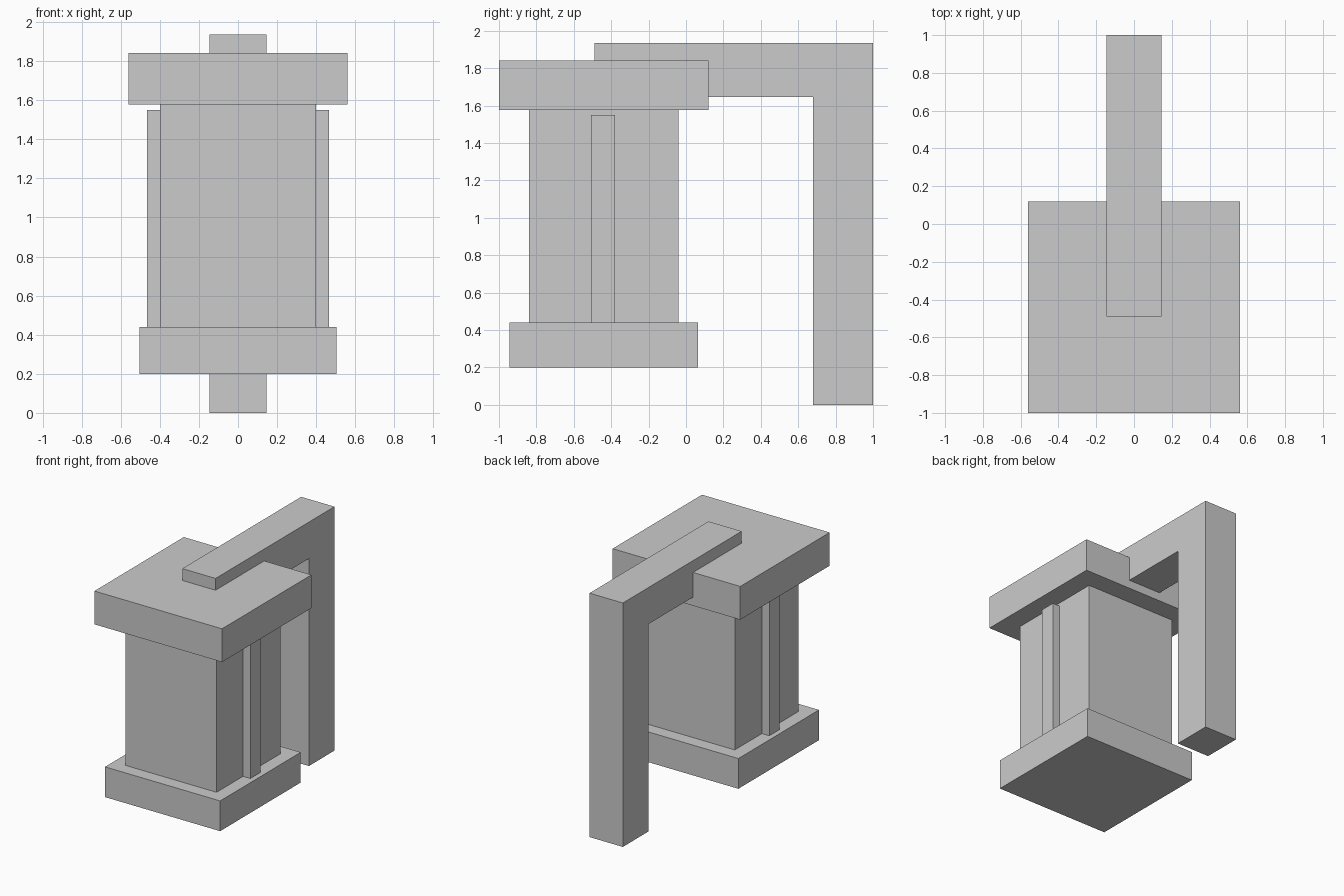
import bpy, bmesh

if "Cube" in bpy.data.objects:
    bpy.data.objects.remove(bpy.data.objects["Cube"])


def prism(name, profile, x0, x1):
    """Extrude a (y, z) profile along x from x0 to x1."""
    bm = bmesh.new()
    face = bm.faces.new([bm.verts.new((x0, y, z)) for y, z in profile])
    ext = bmesh.ops.extrude_face_region(bm, geom=[face])
    verts = [v for v in ext["geom"] if isinstance(v, bmesh.types.BMVert)]
    bmesh.ops.translate(bm, verts=verts, vec=(x1 - x0, 0, 0))
    bmesh.ops.recalc_face_normals(bm, faces=bm.faces[:])
    mesh = bpy.data.meshes.new(name)
    bm.to_mesh(mesh)
    bm.free()
    obj = bpy.data.objects.new(name, mesh)
    bpy.context.collection.objects.link(obj)
    return obj


def box(name, x, y, z):
    profile = [(y[0], z[0]), (y[1], z[0]), (y[1], z[1]), (y[0], z[1])]
    return prism(name, profile, *x)


# Hanging lamp: base tray, body, overhanging cap
box("lantern_base", (-0.505, 0.505), (-0.945, 0.065), (0.20, 0.44))
box("lantern_body", (-0.40, 0.40), (-0.84, -0.04), (0.44, 1.577))
box("lantern_cap", (-0.56, 0.56), (-1.0, 0.12), (1.577, 1.841))

# Upright rib on each side of the body
rib = box("side_ribs", (0.40, 0.465), (-0.508, -0.38), (0.44, 1.55))
rib.modifiers.new("Mirror", 'MIRROR').use_axis[0] = True

# Post and arm in one L-shaped piece
prism("post_and_arm",
      [(1.0, 0), (1.0, 1.935), (-0.49, 1.935), (-0.49, 1.645), (0.68, 1.645), (0.68, 0)],
      -0.146, 0.146)
